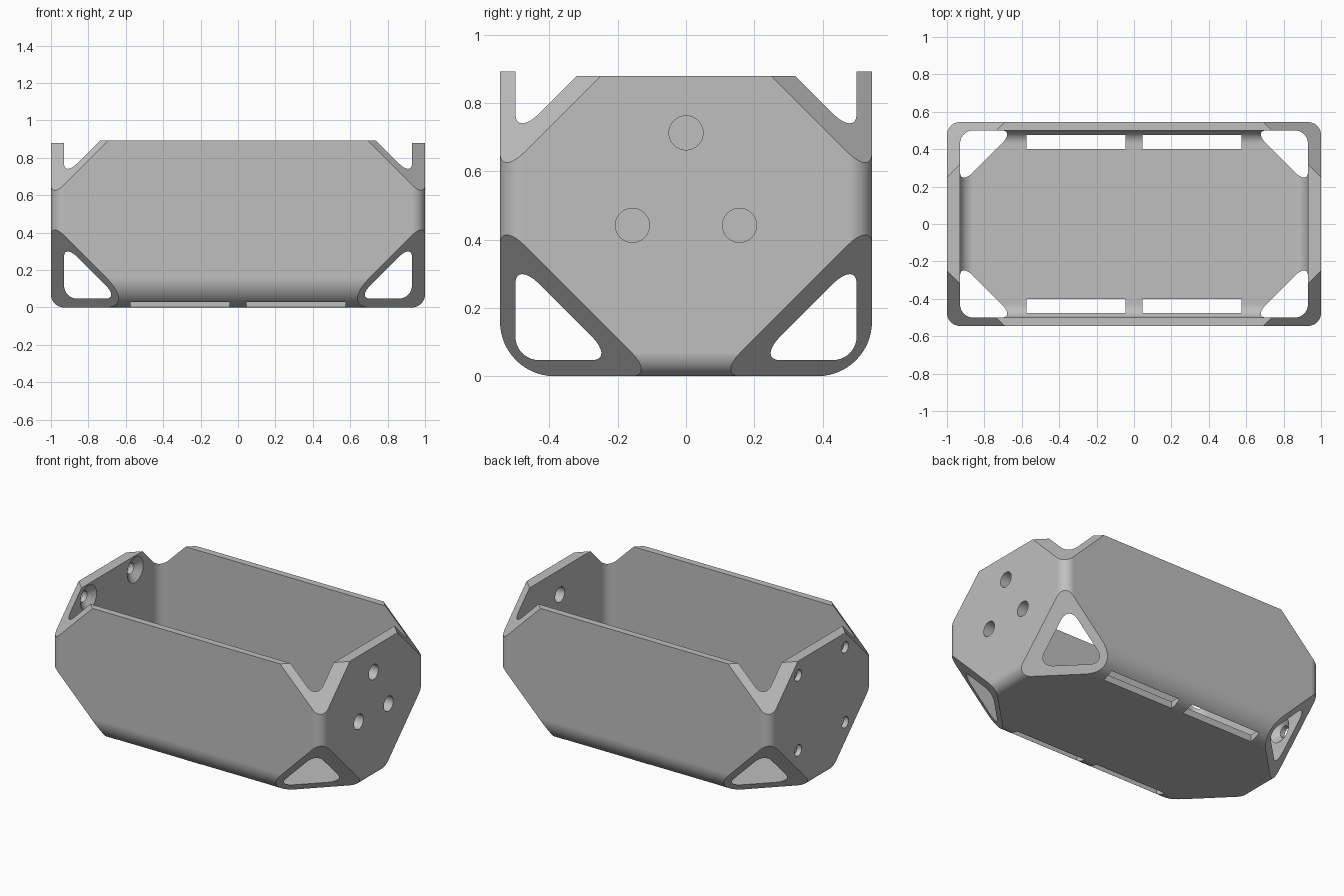
import bpy, bmesh, math
from mathutils import Matrix, Vector

if "Cube" in bpy.data.objects:
    bpy.data.objects.remove(bpy.data.objects["Cube"], do_unlink=True)

HX, HY, H = 1.0, 0.545, 0.893       # outer half sizes and height
IX, IY, FLOOR = 0.93, 0.50, 0.047   # inner half sizes and floor height
R, BIG_R, SEG = 0.07, 0.16, 14


def to_object(bm, name):
    bmesh.ops.recalc_face_normals(bm, faces=bm.faces)
    mesh = bpy.data.meshes.new(name)
    bm.to_mesh(mesh)
    bm.free()
    obj = bpy.data.objects.new(name, mesh)
    bpy.context.collection.objects.link(obj)
    return obj


def rounded_rect(u0, u1, v0, v1, low_r, high_r):
    """Outline of a rectangle; a zero radius leaves a sharp corner."""
    pts = []
    corners = ((u1, v1, -1, -1, high_r), (u0, v1, 1, -1, high_r),
               (u0, v0, 1, 1, low_r), (u1, v0, -1, 1, low_r))
    for k, (u, v, su, sv, r) in enumerate(corners):
        for i in range(SEG + 1 if r else 1):
            a = math.pi / 2 * (k + i / SEG)
            pts.append((u + su * r + r * math.cos(a), v + sv * r + r * math.sin(a))
                       if r else (u, v))
    return pts


def prism(name, outline, axis, lo, hi):
    """Extrude an outline along axis 0, 1 or 2."""
    def place(p, t):
        c = list(p)
        c.insert(axis, t)
        return c
    bm = bmesh.new()
    face = bm.faces.new([bm.verts.new(place(p, lo)) for p in outline])
    move = Vector(place((0, 0), hi - lo))
    top = bmesh.ops.extrude_face_region(bm, geom=[face])["geom"]
    bmesh.ops.translate(bm, vec=move, verts=[g for g in top if isinstance(g, bmesh.types.BMVert)])
    return to_object(bm, name)


def combine(obj, tool, operation):
    mod = obj.modifiers.new("cut", "BOOLEAN")
    mod.object, mod.operation, mod.solver = tool, operation, "EXACT"
    bpy.context.view_layer.objects.active = obj
    bpy.ops.object.modifier_apply(modifier=mod.name)
    bpy.data.objects.remove(tool, do_unlink=True)


def rounded_block(name, hx, hy, z0, z1, side_r):
    """Block with rounded upright edges and rounded bottom edges."""
    obj = prism(name, rounded_rect(-hx, hx, -hy, hy, R, R), 2, z0, z1)
    combine(obj, prism("end_profile", rounded_rect(-hy, hy, z0, z1 + 1, side_r, 0),
                       0, -2, 2), "INTERSECT")
    combine(obj, prism("side_profile", rounded_rect(-hx, hx, z0, z1 + 1, R, 0),
                       1, -2, 2), "INTERSECT")
    return obj


def cut_box(obj, x0, x1, y0, y1, z0, z1):
    combine(obj, prism("box_cutter", rounded_rect(x0, x1, y0, y1, 0, 0), 2, z0, z1),
            "DIFFERENCE")


def cut_cone(obj, x0, x1, r0, r1, y, z):
    """Round cutter along x, radius r0 at x0 and r1 at x1."""
    bm = bmesh.new()
    bmesh.ops.create_cone(bm, cap_ends=True, segments=32, radius1=r0, radius2=r1, depth=x1 - x0,
                          matrix=Matrix.Translation(((x0 + x1) / 2, y, z))
                          @ Matrix.Rotation(math.pi / 2, 4, "Y"))
    combine(obj, to_object(bm, "hole_cutter"), "DIFFERENCE")


# outer body
tray = rounded_block("open_tray", HX, HY, 0, H, BIG_R)

# eight corners sliced off by diagonal planes
bm = bmesh.new()
bm.from_mesh(tray.data)
for sx in (-1, 1):
    for sy in (-1, 1):
        for sz, reach in ((-1, 1.09), (1, 2.13)):
            n = Vector((sx, sy, sz))
            cut = bmesh.ops.bisect_plane(bm, geom=bm.verts[:] + bm.edges[:] + bm.faces[:],
                                         dist=1e-5, plane_co=n * reach / 3, plane_no=n,
                                         clear_outer=True)
            bmesh.ops.holes_fill(bm, edges=[e for e in bm.edges if e.is_boundary], sides=0)
bmesh.ops.recalc_face_normals(bm, faces=bm.faces)
bm.to_mesh(tray.data)
bm.free()

# cavity and slightly lower end walls
combine(tray, rounded_block("cavity", IX, IY, FLOOR, H + 0.5, R), "DIFFERENCE")
cut_box(tray, -1.2, 1.2, -0.4, 0.4, 0.88, 1.2)

# floor slots
for sx in (-1, 1):
    for sy in (-1, 1):
        xs = sorted((sx * 0.045, sx * 0.575))
        ys = sorted((sy * 0.402, sy * 0.477))
        cut_box(tray, *xs, *ys, -0.1, 0.2)

# three plain holes in one end
for y, z in ((0, 0.713), (-0.157, 0.442), (0.157, 0.442)):
    cut_cone(tray, 0.85, 1.1, 0.05, 0.05, y, z)

# four countersunk screw holes in the other end
for y in (-0.246, 0.246):
    for z in (0.285, 0.785):
        cut_cone(tray, -1.1, -0.85, 0.037, 0.037, y, z)
        cut_cone(tray, -0.966, -0.92, 0.037, 0.098, y, z)

# single grey material
grey = bpy.data.materials.new("light_grey")
grey.use_nodes = True
color = (0.52, 0.52, 0.52, 1)
grey.diffuse_color = color
grey.node_tree.nodes["Principled BSDF"].inputs["Base Color"].default_value = color
tray.data.materials.clear()
tray.data.materials.append(grey)
for poly in tray.data.polygons:
    poly.material_index = 0

# smooth rounded edges, flat faces stay flat
bpy.ops.object.select_all(action="DESELECT")
tray.select_set(True)
bpy.context.view_layer.objects.active = tray
bpy.ops.object.shade_smooth_by_angle(angle=math.radians(25))
weighted = tray.modifiers.new("weighted_normals", "WEIGHTED_NORMAL")
weighted.keep_sharp = True
